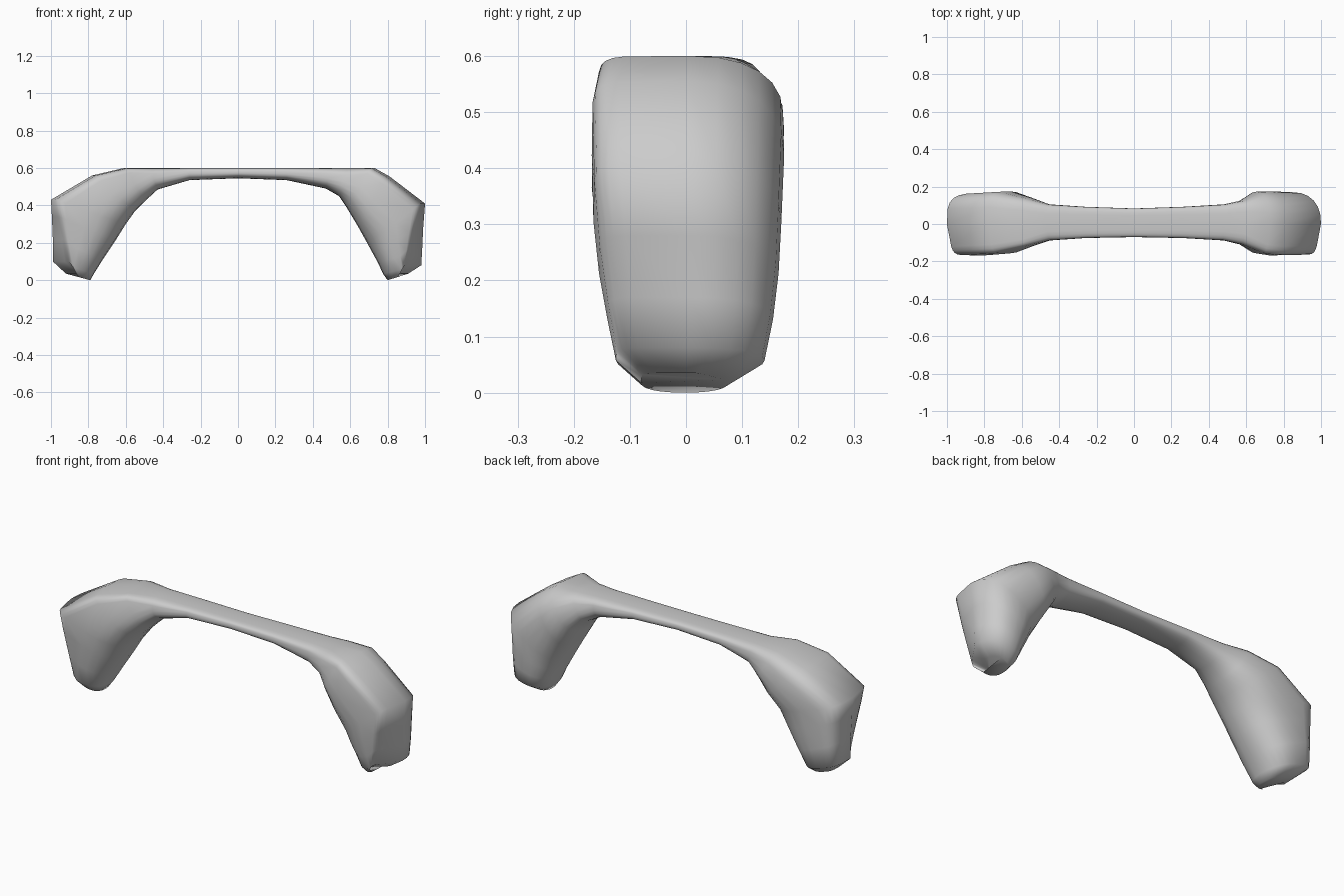
import bpy, bmesh, math
from mathutils import Vector

cube = bpy.data.objects.get("Cube")
if cube:
    bpy.data.objects.remove(cube, do_unlink=True)

grey = bpy.data.materials.new("plain grey")
grey.use_nodes = True
colour = (0.6, 0.6, 0.6, 1)
grey.diffuse_color = colour
grey.node_tree.nodes["Principled BSDF"].inputs["Base Color"].default_value = colour

# Stations: inner x, inner z, outer x, outer z, front y, back y
right_leg = [
    (-.79, .0, -.92, .035, -.08, .075), (-.77, .035, -.99, .1, -.125, .14),
    (-.72, .115, -.99, .22, -.145, .155), (-.65, .22, -.995, .34, -.158, .16),
    (-.60, .30, -1, .43, -.168, .165), (-.55, .37, -.78, .56, -.157, .175),
    (-.495, .425, -.61, .6, -.12, .14), (-.43, .485, -.47, .6, -.088, .105),
]
beam = [(-.26, .535, -.26, .6, -.075, .092), (0, .545, 0, .6, -.07, .083),
        (.26, .535, .26, .6, -.075, .092)]
left_leg = [
    (.47, .49, .49, .6, -.088, .105), (.54, .45, .6, .6, -.11, .125),
    (.58, .39, .73, .6, -.157, .173), (.64, .29, .81, .555, -.168, .175),
    (.69, .20, 1, .41, -.165, .17), (.72, .145, .99, .28, -.155, .165),
    (.75, .09, .985, .17, -.14, .155), (.775, .035, .98, .08, -.125, .14),
    (.8, .0, .91, .035, -.08, .075),
]
SIDES = 24


def power(value, exponent):
    return math.copysign(abs(value) ** (2 / exponent), value)


def section(bm, station):
    """Ring that is round inside, square at the outer front, softer at the outer back."""
    ix, iz, ox, oz, front, back = station
    inner, outer = Vector((ix, 0, iz)), Vector((ox, 0, oz))
    on_leg = abs(ox) > 0.6
    # The outer front edge slopes inwards towards the foot
    lean = 0.03 + 0.2 * max(0, 0.4 - oz)
    ring = []
    for i in range(SIDES):
        a = math.tau * i / SIDES
        c, s = math.cos(a), math.sin(a)
        if c < 0:
            exponent = 2.3
        elif s < 0:
            exponent = 8 if on_leg else 4
        else:
            exponent = 2.3 if ox > 0.6 else 3.8
        across, along = power(c, exponent), power(s, exponent)
        point = inner.lerp(outer, 0.5 + 0.5 * across)
        point.x *= 1 - lean * max(across, 0) * max(-along, 0)
        point.y = (front + back) / 2 + (back - front) / 2 * along
        ring.append(bm.verts.new(point))
    return ring


# Arched bone: one loft from foot to foot
bm = bmesh.new()
rings = [section(bm, s) for s in right_leg + beam + left_leg]
for a, b in zip(rings, rings[1:]):
    for i in range(SIDES):
        j = (i + 1) % SIDES
        bm.faces.new((a[i], a[j], b[j], b[i]))
bm.faces.new(rings[0])
bm.faces.new(rings[-1])
bmesh.ops.recalc_face_normals(bm, faces=bm.faces)
mesh = bpy.data.meshes.new("arched_bone")
bm.to_mesh(mesh)
bm.free()
mesh.materials.append(grey)
bone = bpy.data.objects.new("arched_bone", mesh)
bpy.context.collection.objects.link(bone)
bpy.context.view_layer.objects.active = bone
bone.select_set(True)
bpy.ops.object.shade_smooth_by_angle(angle=math.radians(80))
